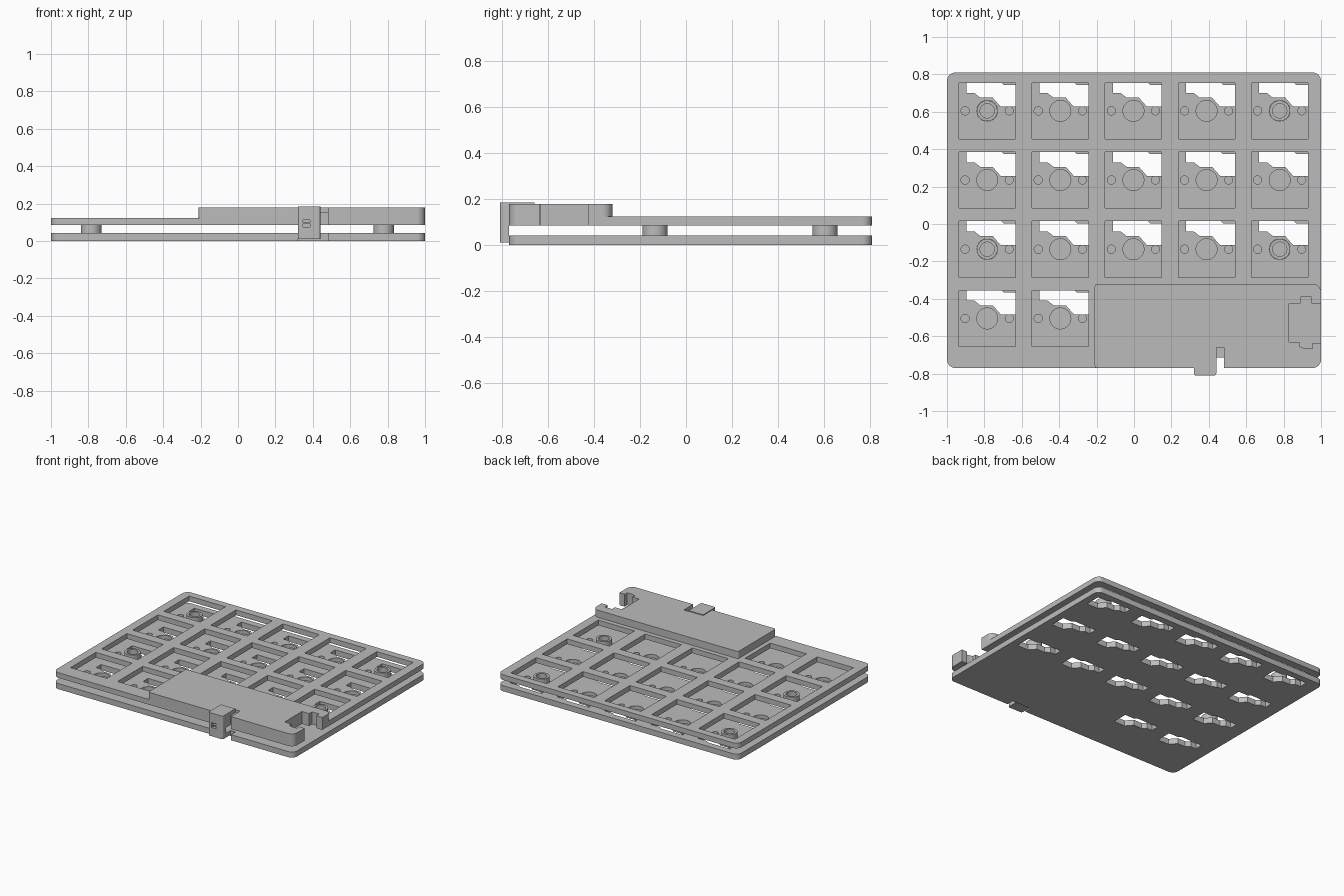
import bpy, bmesh, math

cube = bpy.data.objects.get("Cube")
if cube:
    bpy.data.objects.remove(cube, do_unlink=True)

grey = bpy.data.materials.new("light_grey_plastic")
grey.use_nodes = True
grey.diffuse_color = (0.5, 0.5, 0.5, 1)
grey.node_tree.nodes["Principled BSDF"].inputs["Base Color"].default_value = (0.5, 0.5, 0.5, 1)


def rect(x0, x1, y0, y1, radii=(0, 0, 0, 0)):
    """Counter-clockwise rectangle outline from the front-left, one radius per corner."""
    pts = []
    corners = [(x0, y0, 1, 1), (x1, y0, -1, 1), (x1, y1, -1, -1), (x0, y1, 1, -1)]
    for i, ((x, y, sx, sy), r) in enumerate(zip(corners, radii)):
        if r == 0:
            pts.append((x, y))
            continue
        for k in range(9):
            a = math.pi + i * math.pi / 2 + k * math.pi / 16
            pts.append((x + sx * r + r * math.cos(a), y + sy * r + r * math.sin(a)))
    return pts


def disc(x, y, r):
    n = 32
    return [(x + r * math.cos(math.tau * k / n), y + r * math.sin(math.tau * k / n)) for k in range(n)]


def shift(pts, dx, dy):
    return [(x + dx, y + dy) for x, y in pts]


def prisms(name, parts):
    """One object from a list of (outline, bottom, top) prisms."""
    bm = bmesh.new()
    for pts, z0, z1 in parts:
        low = [bm.verts.new((x, y, z0)) for x, y in pts]
        high = [bm.verts.new((x, y, z1)) for x, y in pts]
        bm.faces.new(low[::-1])
        bm.faces.new(high)
        for i in range(len(pts)):
            j = (i + 1) % len(pts)
            bm.faces.new((low[i], low[j], high[j], high[i]))
    bmesh.ops.recalc_face_normals(bm, faces=bm.faces)
    mesh = bpy.data.meshes.new(name)
    bm.to_mesh(mesh)
    bm.free()
    mesh.materials.append(grey)
    obj = bpy.data.objects.new(name, mesh)
    bpy.context.collection.objects.link(obj)
    return obj


def combine(obj, tool, operation="DIFFERENCE"):
    """Apply a boolean and discard the tool."""
    mod = obj.modifiers.new(operation, "BOOLEAN")
    mod.object, mod.operation, mod.solver = tool, operation, "EXACT"
    bpy.context.view_layer.objects.active = obj
    bpy.ops.object.modifier_apply(modifier=mod.name)
    bpy.data.objects.remove(tool, do_unlink=True)


def smooth(obj):
    bpy.ops.object.select_all(action="DESELECT")
    obj.select_set(True)
    bpy.context.view_layer.objects.active = obj
    bpy.ops.object.shade_smooth_by_angle(angle=math.radians(30))


# Key grid: five columns, four rows, the front row only two keys wide
cols = [-0.785 + 0.391 * i for i in range(5)]
rows = [0.605 - 0.37 * j for j in range(4)]
keys = [(x, y) for j, y in enumerate(rows) for x in cols[:2 if j == 3 else 5]]
outline = rect(-1, 1, -0.77, 0.81, (0.045,) * 4)

# Bottom plate with socket cut-outs and blind switch pockets
socket = [(-0.11, 0.155), (-0.11, 0.095), (-0.068, 0.095), (-0.036, 0.07), (0.03, 0.07),
          (0.072, 0.022), (0.165, 0.022), (0.165, 0.139), (0.088, 0.139), (0.072, 0.155)]
bottom_plate = prisms("bottom_plate", [(outline, 0, 0.042)])
combine(bottom_plate, prisms("socket_cutter", [(shift(socket, x, y), -0.1, 0.1) for x, y in keys]))
pockets = []
for x, y in keys:
    for dx, r in ((-0.118, 0.022), (0, 0.056), (0.118, 0.0215)):
        pockets.append((disc(x + dx, y, r), 0.015, 0.1))
combine(bottom_plate, prisms("pocket_cutter", pockets))
combine(bottom_plate, prisms("front_slot_cutter", [(rect(0.32, 0.48, -0.9, -0.715), -0.1, 0.1)]))

# Top plate with the raised controller cover
top_plate = prisms("top_plate_and_cover", [(outline, 0.085, 0.124)])
cover = prisms("cover", [(rect(-0.21, 1, -0.77, -0.32, (0.015, 0.045, 0.045, 0.015)), 0.085, 0.178)])
combine(top_plate, cover, "UNION")
combine(top_plate, prisms("key_cutter", [
    (rect(x - 0.151, x + 0.151, y - 0.15, y + 0.15), 0, 0.3) for x, y in keys]))

# Port opening at the side and slot for the clip at the front
port = [(0.83, -0.63), (0.885, -0.63), (0.885, -0.655), (0.915, -0.665), (0.955, -0.665),
        (0.955, -0.635), (1.1, -0.635), (1.1, -0.425), (0.95, -0.425), (0.95, -0.39),
        (0.89, -0.39), (0.89, -0.425), (0.83, -0.425)]
combine(top_plate, prisms("port_cutter", [(port, 0, 0.3)]))
combine(top_plate, prisms("clip_slot_cutter", [(rect(0.32, 0.48, -0.9, -0.66), 0, 0.3)]))

# Spacer rings between the plates
spacers = []
for x in (cols[0], cols[4]):
    for y in (rows[0], rows[2]):
        ring = prisms("spacer_ring", [(disc(x, y, 0.055), 0.015, 0.085)])
        combine(ring, prisms("ring_cutter", [(disc(x, y, 0.038), 0.03, 0.2)]))
        spacers.append(ring)

# Front clip: wall, upper arm, foot and lower arm
clip = prisms("front_clip", [(rect(0.32, 0.44, -0.81, -0.77, (0.012, 0.012, 0, 0)), 0.01, 0.184)])
arms = prisms("clip_arms", [
    (rect(0.32, 0.44, -0.78, -0.66), 0.085, 0.184),
    (rect(0.32, 0.44, -0.78, -0.715), 0.01, 0.042)])
combine(clip, arms, "UNION")
combine(clip, prisms("clip_foot", [(rect(0.43, 0.48, -0.715, -0.66), 0.085, 0.155)]), "UNION")
combine(clip, prisms("clip_hole_cutter", [(rect(0.348, 0.384, -0.9, -0.785), 0.075, 0.112)]))
bar = prisms("clip_hole_bar", [(rect(0.348, 0.384, -0.805, -0.78), 0.09, 0.098)])

for obj in [bottom_plate, top_plate, clip, bar] + spacers:
    smooth(obj)
